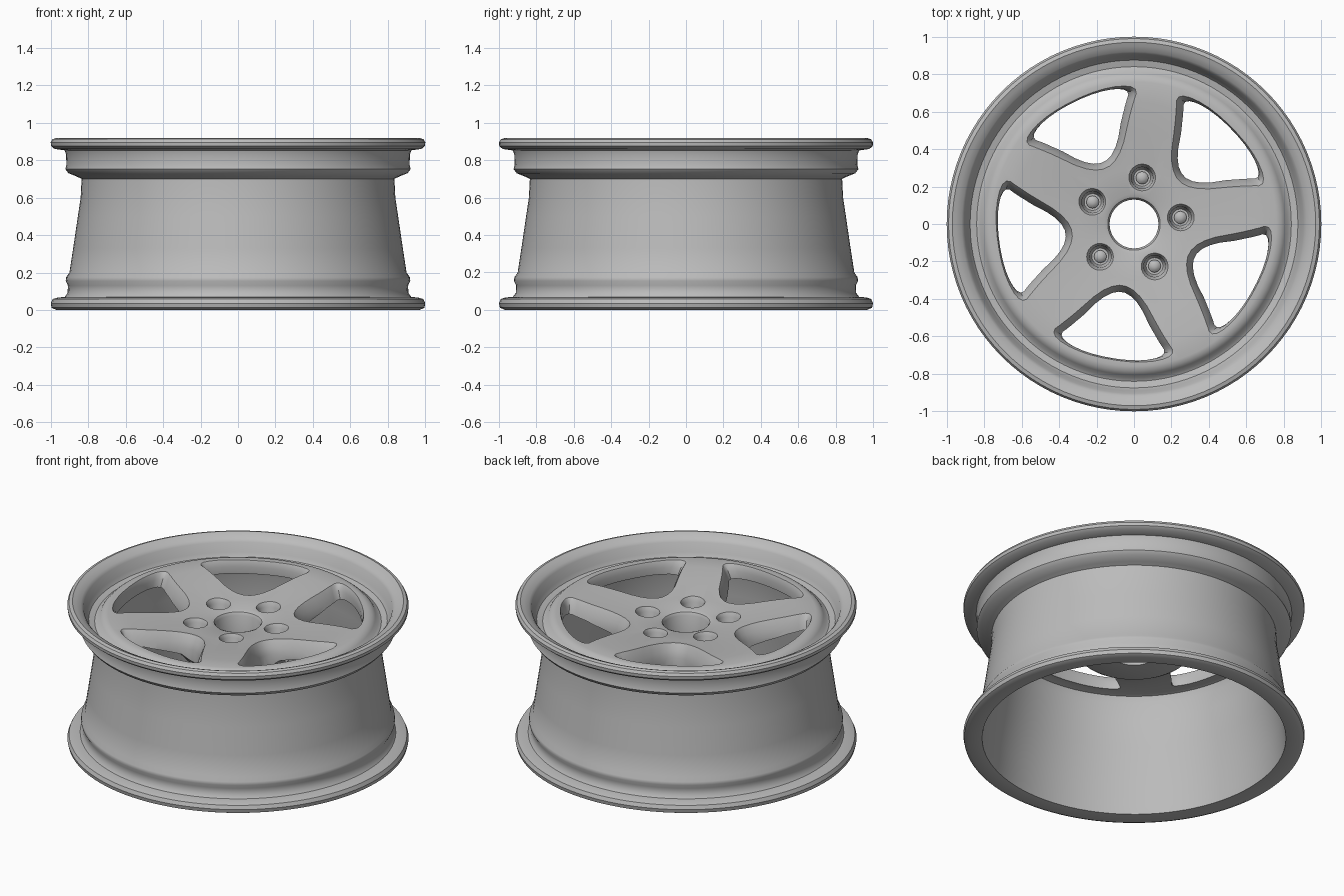
import bpy, bmesh
from math import cos, sin, pi, radians
from mathutils import Vector, Matrix

cube = bpy.data.objects.get("Cube")
if cube:
    bpy.data.objects.remove(cube, do_unlink=True)

grey = bpy.data.materials.new("wheel grey")
grey.use_nodes = True
grey.diffuse_color = (0.5, 0.5, 0.5, 1)
grey.node_tree.nodes["Principled BSDF"].inputs["Base Color"].default_value = (0.5, 0.5, 0.5, 1)

SPOKES = 5
FIRST_SPOKE = radians(8)
STEP = 2 * pi / SPOKES


def skin(name, rings, closed_profile):
    """Join equal rings of points; close end to end, or cap the ends."""
    bm = bmesh.new()
    rows = [[bm.verts.new(p) for p in ring] for ring in rings]
    n = len(rows[0])
    pairs = list(zip(rows, rows[1:]))
    if closed_profile:
        pairs.append((rows[-1], rows[0]))
    else:
        bm.faces.new(rows[0])
        bm.faces.new(rows[-1])
    for a, b in pairs:
        for i in range(n):
            j = (i + 1) % n
            bm.faces.new((a[i], a[j], b[j], b[i]))
    bmesh.ops.recalc_face_normals(bm, faces=bm.faces)
    mesh = bpy.data.meshes.new(name)
    bm.to_mesh(mesh)
    bm.free()
    obj = bpy.data.objects.new(name, mesh)
    bpy.context.collection.objects.link(obj)
    mesh.materials.append(grey)
    return obj


def lathe(name, profile, closed=True, sides=96):
    rings = [[(r * cos(2 * pi * i / sides), r * sin(2 * pi * i / sides), z)
              for i in range(sides)] for r, z in profile]
    return skin(name, rings, closed)


def round_corners(points, passes=2):
    for _ in range(passes):
        out = []
        for a, b in zip(points, points[1:] + points[:1]):
            out += [a.lerp(b, 0.25), a.lerp(b, 0.75)]
        points = out
    return points


# Barrel, both lips and the dished face, as one turned section
outside = [(0.89, 0.01), (0.97, 0), (0.995, 0.012), (1, 0.035), (0.99, 0.058), (0.965, 0.066),
           (0.925, 0.07), (0.91, 0.09), (0.908, 0.13), (0.92, 0.155), (0.917, 0.175),
           (0.9, 0.2), (0.88, 0.33), (0.855, 0.5), (0.84, 0.6), (0.835, 0.7),
           (0.86, 0.712), (0.905, 0.73), (0.922, 0.752), (0.916, 0.775), (0.918, 0.83),
           (0.925, 0.852), (0.98, 0.86), (0.998, 0.875), (1, 0.895), (0.99, 0.912), (0.97, 0.918)]
face = [(0.95, 0.91), (0.92, 0.895), (0.905, 0.878), (0.89, 0.82), (0.875, 0.796),
        (0.84, 0.787), (0.822, 0.795), (0.805, 0.82), (0.785, 0.836), (0.76, 0.842),
        (0.65, 0.837), (0.5, 0.822), (0.3, 0.797), (0.16, 0.79), (0.14, 0.782), (0.13, 0.765)]
inside = [(0.13, 0.58), (0.3, 0.58), (0.325, 0.595), (0.4, 0.68), (0.6, 0.735), (0.75, 0.76),
          (0.79, 0.75), (0.803, 0.71), (0.806, 0.6), (0.83, 0.43), (0.87, 0.19), (0.882, 0.06)]
wheel = lathe("wheel_rim", outside + face + inside)

# Window outline between two spokes: radial and sideways, with a flared top
half = [Vector((0.37, 0.07)), Vector((0.59, 0.225)), Vector((0.665, 0.295)), Vector((0.73, 0.13))]
outline = round_corners(half + [Vector((p.x, -p.y)) for p in reversed(half)])
layers = [(0.4, 1, 0), (0.72, 1, 0), (0.76, 1.03, 0.008), (0.8, 1.08, 0.018),
          (0.83, 1.15, 0.025), (0.86, 1.25, 0.03)]
rings = [[((p.x - 0.57) * s + 0.57 - shift, p.y * s, z) for p in outline]
         for z, s, shift in layers]

cutters = []
for k in range(SPOKES):
    spoke = FIRST_SPOKE + k * STEP
    window = skin("window_cutter", rings, False)
    window.matrix_world = Matrix.Rotation(spoke + STEP / 2, 4, 'Z')
    # Blind bolt pocket with a tapered mouth
    pocket = lathe("pocket_cutter", [(0.045, 0.69), (0.055, 0.71), (0.058, 0.77), (0.085, 0.82)],
                   False, 24)
    pocket.location = (0.25 * cos(spoke), 0.25 * sin(spoke), 0)
    cutters += [window, pocket]

for cutter in cutters:
    cutter.hide_render = True
    mod = wheel.modifiers.new("cut", 'BOOLEAN')
    mod.operation = 'DIFFERENCE'
    mod.solver = 'EXACT'
    mod.object = cutter

# Bake the cuts, then remove the cutters
bpy.context.view_layer.update()
cut = bpy.data.meshes.new_from_object(wheel.evaluated_get(bpy.context.evaluated_depsgraph_get()))
wheel.modifiers.clear()
wheel.data = cut
for cutter in cutters:
    bpy.data.objects.remove(cutter, do_unlink=True)
cut.materials.clear()
cut.materials.append(grey)
for poly in cut.polygons:
    poly.material_index = 0

# Low domed bolt heads in the pockets
bolts = []
for k in range(SPOKES):
    a = FIRST_SPOKE + k * STEP
    bolt = lathe("bolt_%d" % (k + 1), [(0.034, 0.685), (0.034, 0.7), (0.022, 0.712), (0.008, 0.716)],
                 False, 12)
    bolt.location = (0.25 * cos(a), 0.25 * sin(a), 0)
    bolts.append(bolt)

bpy.ops.object.select_all(action='DESELECT')
for obj in [wheel] + bolts:
    obj.select_set(True)
bpy.context.view_layer.objects.active = wheel
bpy.ops.object.shade_smooth_by_angle(angle=radians(35))
